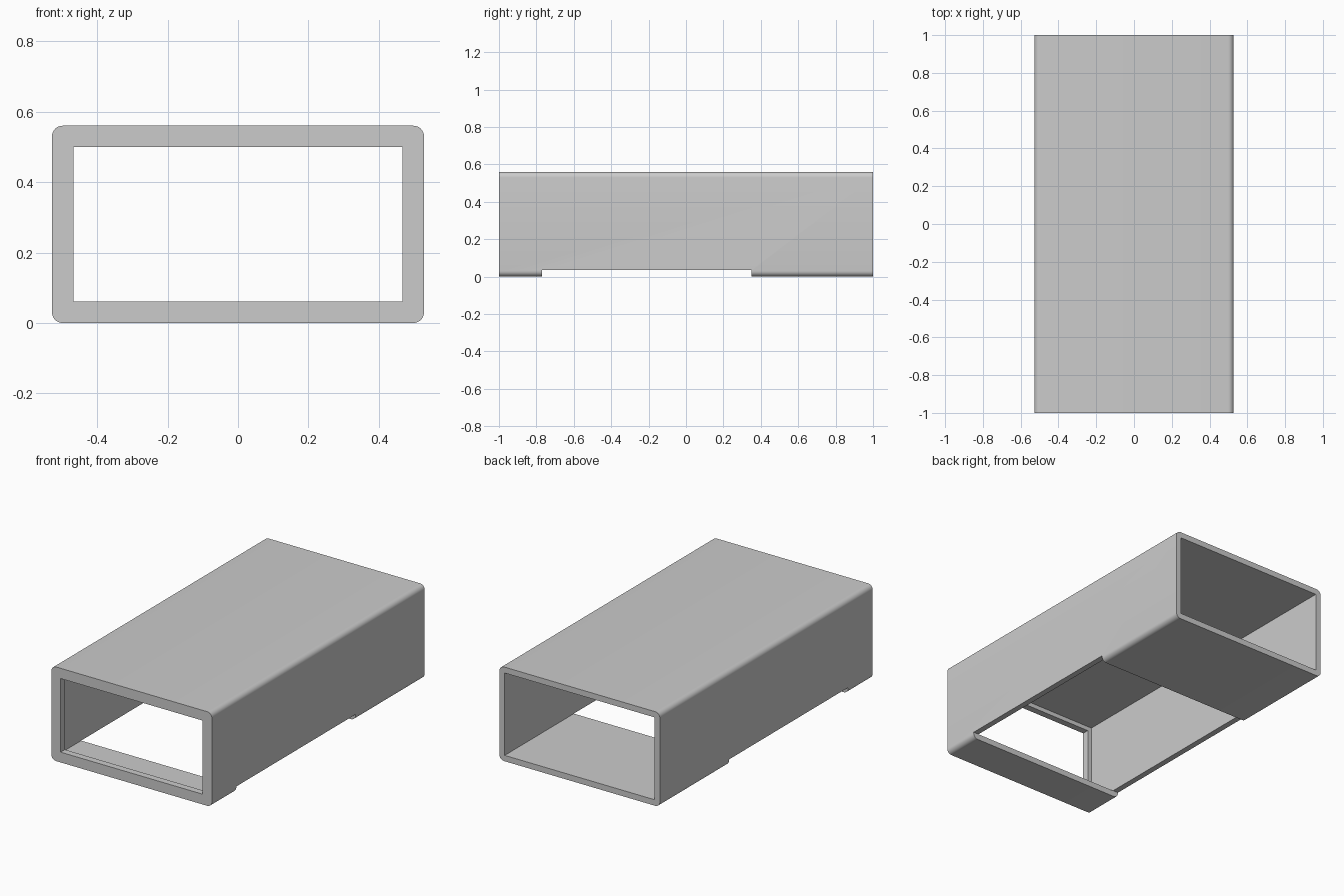
import bpy
import math

if "Cube" in bpy.data.objects:
    bpy.data.objects.remove(bpy.data.objects["Cube"], do_unlink=True)

WIDTH, LENGTH, HEIGHT = 1.056, 2.0, 0.56
WALL, RIM, RIM_DEPTH, RADIUS = 0.035, 0.061, 0.04, 0.03

grey = bpy.data.materials.new("light grey")
grey.use_nodes = True
colour = (0.6, 0.6, 0.6, 1)
grey.diffuse_color = colour
grey.node_tree.nodes["Principled BSDF"].inputs["Base Color"].default_value = colour


def box(name, x, y, z):
    """Box spanning the given (low, high) ranges."""
    spans = (x, y, z)
    bpy.ops.mesh.primitive_cube_add(size=1, location=[(a + b) / 2 for a, b in spans])
    obj = bpy.context.object
    obj.name = name
    obj.scale = [b - a for a, b in spans]
    bpy.ops.object.transform_apply(location=True, rotation=False, scale=True)
    obj.data.materials.append(grey)
    return obj


def cut(target, name, x, y, z):
    """Cut a box shape out of the target."""
    cutter = box(name, x, y, z)
    cutter.hide_render = True
    mod = target.modifiers.new(name, 'BOOLEAN')
    mod.operation = 'DIFFERENCE'
    mod.solver = 'EXACT'
    mod.object = cutter
    bpy.context.view_layer.objects.active = target
    bpy.ops.object.modifier_apply(modifier=name)
    bpy.data.objects.remove(cutter, do_unlink=True)


half_w, half_l = WIDTH / 2, LENGTH / 2

# Outer sleeve, rounded only along its four long edges
sleeve = box("sleeve", (-half_w, half_w), (-half_l, half_l), (0, HEIGHT))
weights = sleeve.data.attributes.new("bevel_weight_edge", 'FLOAT', 'EDGE')
for edge in sleeve.data.edges:
    a, b = (sleeve.data.vertices[i].co for i in edge.vertices)
    weights.data[edge.index].value = 1.0 if abs(a.y - b.y) > 1 else 0.0
bevel = sleeve.modifiers.new("rounding", 'BEVEL')
bevel.limit_method = 'WEIGHT'
bevel.width = RADIUS
bevel.segments = 8
bpy.ops.object.modifier_apply(modifier="rounding")

# Main cavity, open at the back
inner = half_w - WALL
cut(sleeve, "cavity", (-inner, inner), (-half_l + RIM_DEPTH, half_l + 0.1),
    (WALL, HEIGHT - WALL))

# Smaller front window, leaving a retaining rim
window = half_w - RIM
cut(sleeve, "window", (-window, window), (-half_l - 0.1, 0), (RIM, HEIGHT - RIM))

# Full-width gap in the floor
cut(sleeve, "floor_gap", (-1, 1), (-0.77, 0.35), (-0.1, WALL + 0.0005))

bpy.ops.object.select_all(action='DESELECT')
sleeve.select_set(True)
bpy.context.view_layer.objects.active = sleeve
bpy.ops.object.shade_smooth_by_angle(angle=math.radians(30))
